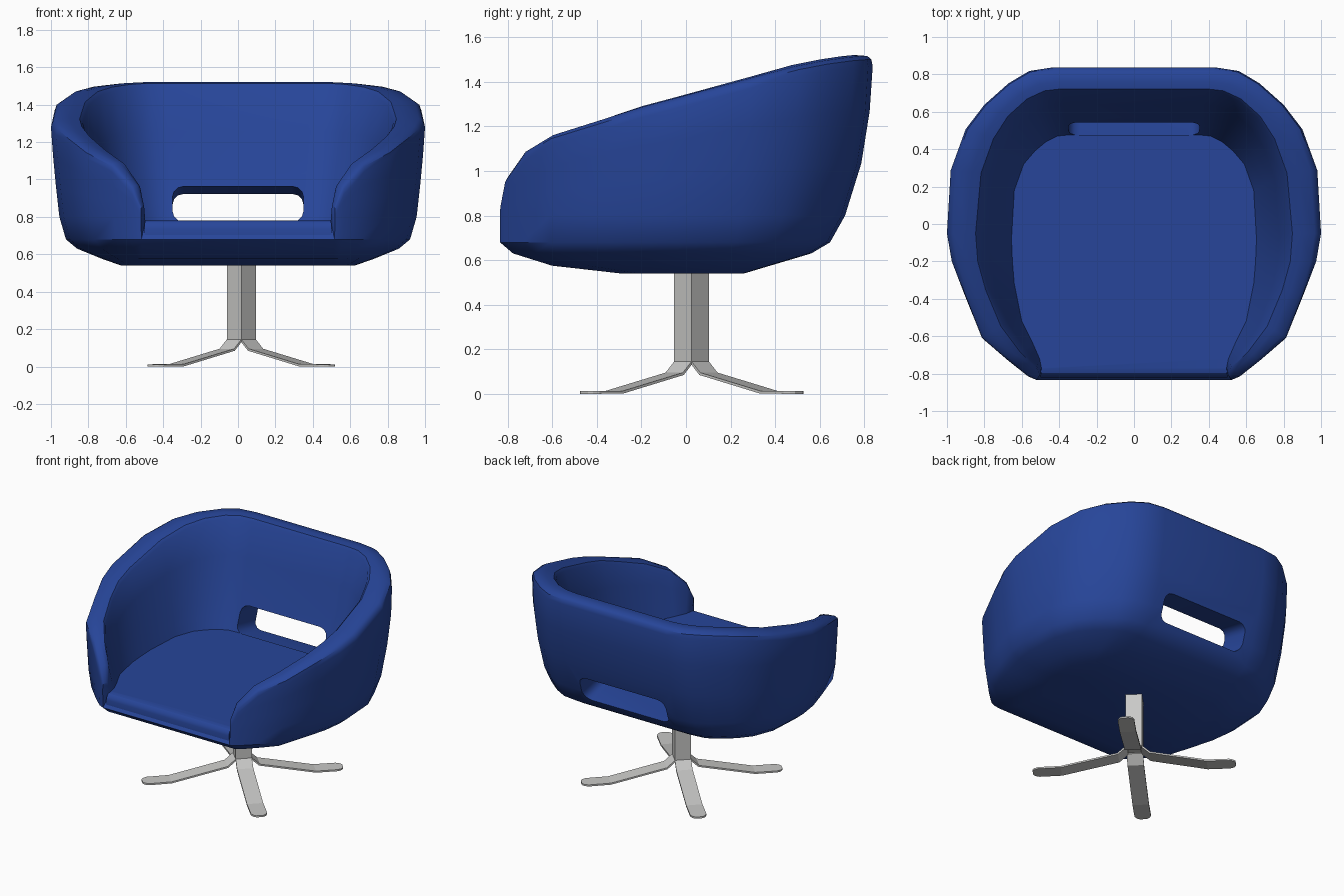
import bpy, bmesh, math
from mathutils import Matrix

cube = bpy.data.objects.get("Cube")
if cube:
    bpy.data.objects.remove(cube, do_unlink=True)


def material(name, rgb):
    mat = bpy.data.materials.new(name)
    mat.use_nodes = True
    mat.diffuse_color = (*rgb, 1)
    bsdf = mat.node_tree.nodes["Principled BSDF"]
    bsdf.inputs["Base Color"].default_value = (*rgb, 1)
    bsdf.inputs["Roughness"].default_value = 0.7
    return mat


blue = material("blue fabric", (0.02, 0.06, 0.32))
steel = material("pale steel", (0.58, 0.58, 0.57))


def make_object(name, bm, mat):
    bmesh.ops.recalc_face_normals(bm, faces=bm.faces)
    mesh = bpy.data.meshes.new(name)
    bm.to_mesh(mesh)
    bm.free()
    mesh.materials.append(mat)
    obj = bpy.data.objects.new(name, mesh)
    bpy.context.collection.objects.link(obj)
    return obj


def select(obj):
    bpy.ops.object.select_all(action='DESELECT')
    obj.select_set(True)
    bpy.context.view_layer.objects.active = obj


def smooth(obj, degrees):
    select(obj)
    bpy.ops.object.shade_smooth_by_angle(angle=math.radians(degrees))


def lookup(table, z, column):
    """Linear interpolation in a table whose first column is height."""
    if z <= table[0][0]:
        return table[0][column]
    for low, high in zip(table, table[1:]):
        if z <= high[0]:
            t = (z - low[0]) / (high[0] - low[0])
            return low[column] + t * (high[column] - low[column])
    return table[-1][column]


def mix(a, b, t):
    return tuple(p + (q - p) * t for p, q in zip(a, b))


# Left half plan, arm tip to back: outer wall, inner rim, seat edge, rim height
half = [
    ((.52, -.835), (.5, -.8), (.495, -.77), .86),
    ((.57, -.815), (.52, -.76), (.505, -.72), .97),
    ((.68, -.73), (.6, -.68), (.54, -.64), 1.09),
    ((.82, -.61), (.7, -.54), (.6, -.52), 1.165),
    ((.91, -.38), (.78, -.35), (.64, -.32), 1.235),
    ((.975, -.2), (.82, -.2), (.65, -.2), 1.29),
    ((1, -.05), (.83, -.05), (.655, -.08), 1.33),
    ((.98, .29), (.8, .27), (.64, .18), 1.42),
    ((.9, .51), (.735, .45), (.59, .32), 1.475),
    ((.8, .64), (.66, .57), (.53, .39), 1.5),
    ((.67, .755), (.56, .66), (.47, .44), 1.515),
    ((.56, .82), (.47, .7), (.41, .47), 1.52),
    ((.43, .84), (.38, .71), (.36, .475), 1.52),
]
# Height: side bulge, back depth, front depth
taper = [
    (.54, .25, .31, .35), (.575, .45, .45, .72), (.63, .72, .67, .93),
    (.68, .84, .77, 1), (.8, .91, .85, 1), (1, .955, .93, 1),
    (1.25, 1, .98, 1), (1.5, 1, 1, 1),
]
floor_z = .775
low_levels = (.54, .575, .63, .68)


def wall_point(plan, z):
    x, y = plan
    if x > .5:
        x = .5 + (x - .5) * lookup(taper, z, 1)
    y *= lookup(taper, z, 2 if y > 0 else 3)
    return x, y, z


def section(outer, inner, seat, rim):
    """Points from the underside up the wall, over the rim, down to the seat."""
    points = [wall_point(outer, z) for z in low_levels]
    top = rim - .05
    points += [wall_point(outer, .8 + (top - .8) * f) for f in (0, .35, .7, 1)]
    for t, drop in ((.06, .02), (.2, .004), (.6, 0), (.9, .006), (1, .025)):
        points.append((*mix(outer, inner, t), rim - drop))
    for t, s in ((.3, .33), (.6, .64), (.85, .87), (1, 1)):
        points.append((*mix(inner, seat, t), rim - .025 + (floor_z - rim + .025) * s))
    return points


# Tub shell: lofted wall, open at the front above the seat
columns = [section(*s) for s in half]
columns += [[(-x, y, z) for x, y, z in c] for c in reversed(columns)]
bm = bmesh.new()
grid = [[bm.verts.new(p) for p in c] for c in columns]
for a, b in zip(grid, grid[1:]):
    for i in range(len(a) - 1):
        bm.faces.new((a[i], b[i], b[i + 1], a[i + 1]))
first, last = grid[0], grid[-1]
lip = len(low_levels) - 1
for i in range(lip):
    bm.faces.new((last[i], first[i], first[i + 1], last[i + 1]))
bm.faces.new((last[lip], first[lip], first[-1], last[-1]))
for tip in (first, last):
    bm.faces.new(tip[lip:])
for row in (0, -1):
    bm.faces.new([c[row] for c in grid])
shell = make_object("tub_shell", bm, blue)

# Slot through the lower back
bm = bmesh.new()
bmesh.ops.create_cube(bm, size=1, matrix=Matrix.Diagonal((.7, .54, .2, 1)))
along = [e for e in bm.edges if abs(e.verts[0].co.y - e.verts[1].co.y) > .1]
bmesh.ops.bevel(bm, geom=along, offset=.06, segments=3, profile=.5, affect='EDGES')
cutter = make_object("slot_cutter", bm, blue)
cutter.location = (0, .63, .845)
cutter.rotation_euler.x = math.radians(-11)
cutter.hide_render = True
cut = shell.modifiers.new("slot", 'BOOLEAN')
cut.operation = 'DIFFERENCE'
cut.solver = 'EXACT'
cut.object = cutter
bpy.context.view_layer.update()
select(shell)
bpy.ops.object.modifier_apply(modifier=cut.name)
bpy.data.objects.remove(cutter, do_unlink=True)
smooth(shell, 38)

# Seat cushion with a rounded front lip
outline = [(.5, -.82)] + [s[2] for s in half]
outline += [(-x, y) for x, y in reversed(outline)]
bm = bmesh.new()
base = bm.faces.new([bm.verts.new((x, y, .69)) for x, y in outline])
raised = bmesh.ops.extrude_face_region(bm, geom=[base])["geom"]
for v in raised:
    if isinstance(v, bmesh.types.BMVert):
        v.co.z = .782
front = [e for e in bm.edges if all(v.co.y < -.81 and v.co.z > .75 for v in e.verts)]
bmesh.ops.bevel(bm, geom=front, offset=.045, segments=3, profile=.5, affect='EDGES')
cushion = make_object("seat_cushion", bm, blue)
smooth(cushion, 30)

# Pedestal: four bent bars form a square post and splay into feet
centre = (.018, .025, 0)
bar_path = [  # reach, height, half width
    (.055, .58, .055), (.055, .145, .055), (.11, .095, .055), (.49, .013, .055),
    (.64, .012, .055), (.667, .012, .042), (.68, .012, .022),
]
for i, side in enumerate(("back_left", "back_right", "front_right", "front_left")):
    bm = bmesh.new()
    rows = [[bm.verts.new((r, s * w, z)) for s in (-1, 1)] for r, z, w in bar_path]
    for (a, b), (c, d) in zip(rows, rows[1:]):
        bm.faces.new((a, c, d, b))
    leg = make_object(side + "_leg", bm, steel)
    if leg.data.polygons[0].normal.x < 0:
        leg.data.flip_normals()
    leg.location = centre
    leg.rotation_euler.z = math.radians(45 + 90 * i)
    thick = leg.modifiers.new("thickness", 'SOLIDIFY')
    thick.thickness = .012
    thick.offset = -1

# Plate closing the bottom of the post
bm = bmesh.new()
bmesh.ops.create_cube(bm, size=1, matrix=Matrix.Diagonal((.1, .1, .01, 1)))
plate = make_object("post_plate", bm, steel)
plate.location = (centre[0], centre[1], .152)
plate.rotation_euler.z = math.radians(45)
